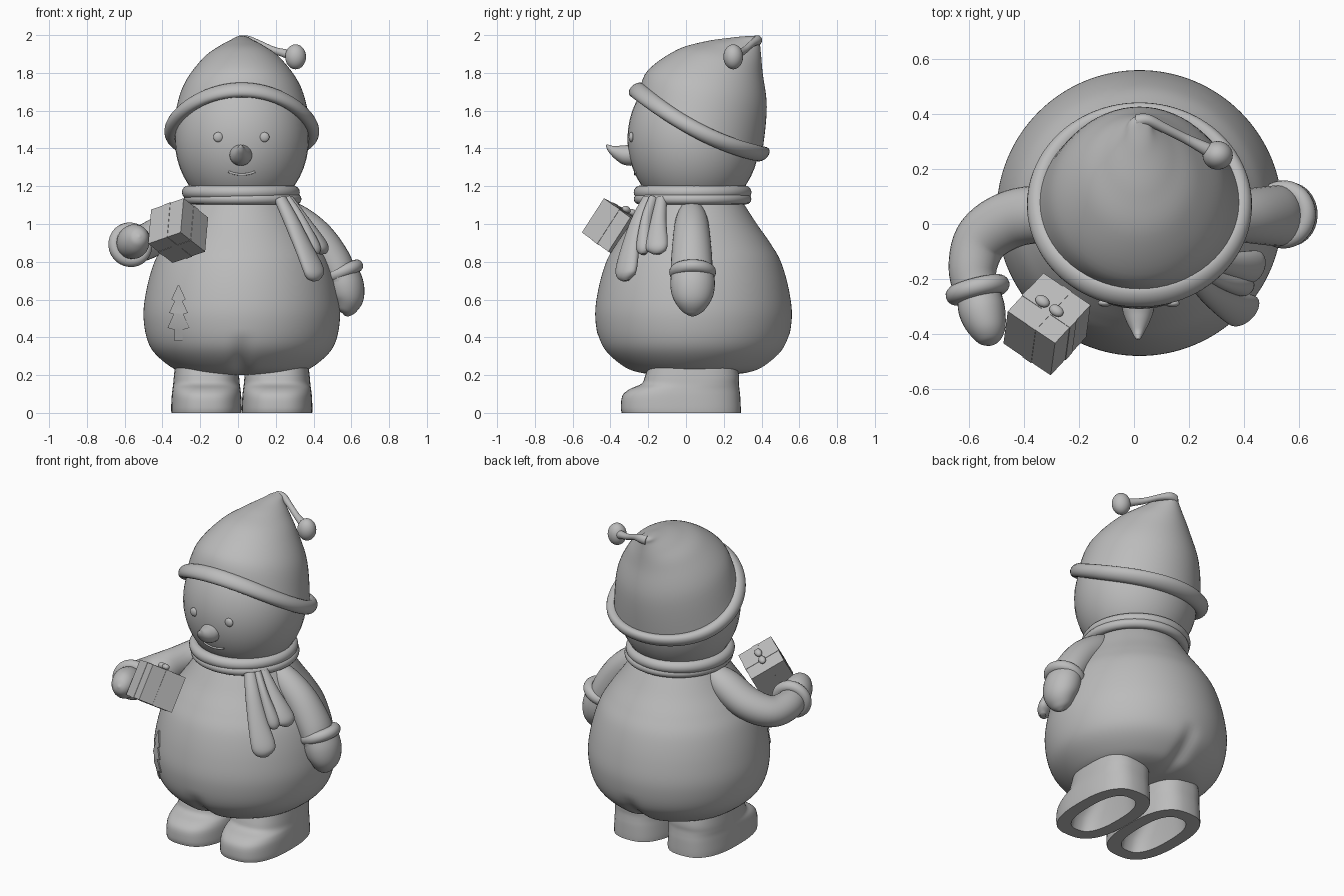
import bpy, bmesh, math
from mathutils import Vector, Matrix

if "Cube" in bpy.data.objects:
    bpy.data.objects.remove(bpy.data.objects["Cube"])

clay = bpy.data.materials.new("plain grey")
clay.use_nodes = True
GREY = (0.5, 0.5, 0.5, 1)
clay.diffuse_color = GREY
clay.node_tree.nodes["Principled BSDF"].inputs["Base Color"].default_value = GREY

CX, CY = 0.02, 0.04
TAU = math.tau
parts = []


def finish(name, bm):
    bmesh.ops.recalc_face_normals(bm, faces=bm.faces)
    mesh = bpy.data.meshes.new(name)
    bm.to_mesh(mesh)
    bm.free()
    mesh.materials.append(clay)
    obj = bpy.data.objects.new(name, mesh)
    bpy.context.collection.objects.link(obj)
    parts.append(obj)
    return obj


def spline(points, steps=6):
    """Smooth curve through tuples of any length."""
    pts = [Vector(p) for p in points]
    out = []
    for i in range(len(pts) - 1):
        a, b, c, d = pts[max(i - 1, 0)], pts[i], pts[i + 1], pts[min(i + 2, len(pts) - 1)]
        for k in range(steps):
            t = k / steps
            out.append(b + (c - a) * t / 2 + (a - b * 2.5 + c * 2 - d / 2) * t * t
                       + (b * 1.5 - c * 1.5 + (d - a) / 2) * t ** 3)
    return out + [pts[-1]]


def skin(name, rings, closed=False):
    bm = bmesh.new()
    rows = [[bm.verts.new(p) for p in ring] for ring in rings]
    n = len(rows[0])
    pairs = list(zip(rows, rows[1:])) + ([(rows[-1], rows[0])] if closed else [])
    for a, b in pairs:
        for i in range(n):
            bm.faces.new((a[i], a[(i + 1) % n], b[(i + 1) % n], b[i]))
    if not closed:
        bm.faces.new(rows[0])
        bm.faces.new(rows[-1])
    return finish(name, bm)


def ellipse(c, u, v, n=40):
    return [c + u * math.cos(TAU * i / n) + v * math.sin(TAU * i / n) for i in range(n)]


def stack(name, sections, n=64):
    """Rings (y, z, x radius, y radius, tilt in degrees) around the centre line."""
    rings = []
    for y, z, rx, ry, tilt in spline(sections):
        a = math.radians(tilt)
        rings.append(ellipse(Vector((CX, y, z)), Vector((rx, 0, 0)),
                             Vector((0, ry * math.cos(a), -ry * math.sin(a))), n))
    return skin(name, rings)


def tube(name, points, side=(0, 0, 1), n=28):
    """Swept limb through (x, y, z, radius along side, other radius)."""
    path = spline(points)
    rings = []
    for i, p in enumerate(path):
        t = (path[min(i + 1, len(path) - 1)] - path[max(i - 1, 0)])[:3]
        t = Vector(t).normalized()
        u = Vector(side)
        u = (u - t * u.dot(t)).normalized()
        rings.append(ellipse(Vector(p[:3]), u * p[3], t.cross(u) * p[4], n))
    return skin(name, rings)


def ball(name, loc, scale, rot=None):
    bm = bmesh.new()
    bmesh.ops.create_uvsphere(bm, u_segments=40, v_segments=24, radius=1)
    m = Matrix.Translation(loc) @ (rot or Matrix()) @ Matrix.Diagonal((*scale, 1))
    bmesh.ops.transform(bm, matrix=m, verts=bm.verts)
    return finish(name, bm)


def hoop(name, loc, radius, minor, axis=(0, 0, 1), flat=1.0):
    rot = Vector(axis).to_track_quat('Z', 'Y').to_matrix()
    rings = []
    for i in range(64):
        d = Vector((math.cos(TAU * i / 64), math.sin(TAU * i / 64), 0))
        rings.append([Vector(loc) + rot @ p for p in
                      ellipse(d * radius, d * minor, Vector((0, 0, minor * flat)), 16)])
    return skin(name, rings, True)


# Round body with a trouser crease low in the middle
PROFILE = [(.2, .16), (.212, .29), (.25, .385), (.35, .485), (.5, .52), (.65, .505),
           (.8, .462), (.9, .405), (1.0, .335), (1.1, .27), (1.17, .22)]
body = stack("body", [(CY, z, r, r, 0) for z, r in PROFILE], 128)
for v in body.data.vertices:
    if v.co.z < .42:
        depth = .045 * math.exp(-((v.co.x - CX) / .045) ** 2) * (.42 - v.co.z) / .2
        v.co.y -= math.copysign(min(depth, abs(v.co.y - CY)), v.co.y - CY)


def body_radius(z):
    for (z0, r0), (z1, r1) in zip(PROFILE, PROFILE[1:]):
        if z0 <= z <= z1:
            return r0 + (r1 - r0) * (z - z0) / (z1 - z0)


# Hollow feet
FOOT = [(.3, -.18, .26, .16), (.2, -.215, .28, .172), (.155, -.235, .28, .176), (.125, -.3, .283, .18),
        (.09, -.337, .287, .184), (.03, -.345, .29, .187), (0, -.34, .29, .186)]
for side, label in ((1, "left"), (-1, "right")):
    sections = spline(FOOT, 4)
    rows = [(z, f, b, w) for z, f, b, w in sections]
    rows += [(0, -.26, .21, .11), (.08, -.24, .2, .105), (.17, -.15, .18, .09)]
    rings = []
    for z, f, b, w in rows:
        ring = []
        for i in range(48):
            c, s = math.cos(TAU * i / 48), math.sin(TAU * i / 48)
            ring.append(Vector((CX + side * .187 + w * math.copysign(abs(c) ** .75, c),
                                (f + b) / 2 + (b - f) / 2 * math.copysign(abs(s) ** .8, s), z)))
        rings.append(ring)
    skin(label + "_foot", rings)

# Head and face
ball("head", (CX, CY, 1.45), (.355, .35, .4))
tube("nose", [(CX - .005, -.26, 1.365, .055, .06), (CX - .005, -.31, 1.365, .055, .058),
              (CX - .005, -.35, 1.375, .043, .045), (CX - .005, -.39, 1.392, .024, .024),
              (CX - .005, -.412, 1.41, .012, .012), (CX - .005, -.42, 1.42, .003, .003)])


def face_y(x, z):
    return CY - .35 * math.sqrt(1 - ((x - CX) / .355) ** 2 - ((z - 1.45) / .4) ** 2)


for x, label in ((.14, "left_eye"), (-.105, "right_eye")):
    ball(label, (x, face_y(x, 1.46), 1.46), (.026, .014, .026))
mouth = [(x, 1.262 + 3 * (x - CX) ** 2) for x in (-.05, -.025, 0, CX, .04, .065, .09)]
tube("mouth", [(x, face_y(x, z), z, .006, .006) for x, z in mouth], n=12)

# Scarf wraps and hanging tails
hoop("scarf_upper_wrap", (CX - .005, CY - .005, 1.168), .276, .036)
hoop("scarf_lower_wrap", (CX + .005, CY - .005, 1.132), .283, .028)
tube("scarf_long_tail", [(.225, -.2, 1.13, .035, .03), (.28, -.25, 1.02, .045, .035),
                         (.345, -.293, .88, .058, .035), (.395, -.315, .77, .07, .036),
                         (.408, -.318, .725, .058, .034), (.413, -.315, .7, .02, .015)], (.7, .7, 0))
tube("scarf_middle_fold", [(.25, -.17, 1.13, .025, .035), (.32, -.205, 1.02, .03, .04),
                           (.4, -.225, .88, .04, .035), (.415, -.225, .84, .015, .015)], (.6, .8, 0))
tube("scarf_short_tail", [(.265, -.13, 1.13, .03, .03), (.34, -.145, 1.02, .042, .035),
                          (.42, -.155, .91, .06, .036), (.445, -.155, .865, .055, .034),
                          (.45, -.155, .84, .02, .015)], (.35, .9, 0))

# Lowered arm with mitten
tube("left_arm", [(.22, .03, 1.1, .05, .05), (.31, .03, 1.02, .085, .085), (.42, .03, .92, .1, .095),
                  (.51, .03, .79, .11, .095), (.55, .03, .7, .11, .08)], (0, 1, 0))
hoop("left_cuff", (.545, .035, .745), .09, .034, (.4, 0, -1))
tube("left_mitten", [(.54, .035, .76, .11, .09), (.565, .035, .68, .118, .1), (.58, .035, .61, .105, .088),
                     (.575, .035, .55, .068, .058), (.57, .035, .525, .035, .03),
                     (.565, .035, .515, .004, .004)], (0, 1, 0))

# Raised arm with mitten
tube("right_arm", [(-.2, .05, 1.08, .06, .06), (-.3, .04, 1.02, .09, .1), (-.44, .02, .93, .095, .105),
                   (-.55, -.05, .88, .09, .1), (-.588, -.16, .88, .085, .088),
                   (-.57, -.26, .89, .08, .08)])
hoop("right_cuff", (-.57, -.24, .89), .085, .034, (.25, -1, .15))
tube("right_mitten", [(-.57, -.23, .89, .075, .075), (-.555, -.31, .905, .09, .085),
                      (-.535, -.38, .92, .078, .07), (-.525, -.425, .93, .045, .042),
                      (-.522, -.442, .935, .005, .005)])

# Tilted gift box with ribbons and bow
gx = Vector((.178, -.12, .062)).normalized()
gz = Vector((.015, .117, .18))
gz = (gz - gx * gz.dot(gx)).normalized()
frame = Matrix.Translation((-.317, -.365, .965)) @ Matrix((gx, gz.cross(gx), gz)).transposed().to_4x4()
S = .216
for name, size in (("gift_box", (S, S, S)), ("gift_ribbon_across", (S + .004, .04, S + .004)),
                   ("gift_ribbon_along", (.04, S + .004, S + .004))):
    bm = bmesh.new()
    bmesh.ops.create_cube(bm, size=1)
    bmesh.ops.transform(bm, matrix=frame @ Matrix.Diagonal((*size, 1)), verts=bm.verts)
    finish(name, bm)
rot = frame.to_3x3().to_4x4()
for s, label in ((1, "left"), (-1, "right")):
    ball("bow_loop_" + label, frame @ Vector((s * .032, 0, S / 2 + .015)), (.028, .021, .018), rot)

# Small fir tree in low relief
TREE = [(.675, .004), (.6, .038), (.592, .02), (.53, .05), (.522, .026), (.45, .058), (.44, .02), (.38, .02)]
rings = []
for z, half in TREE:
    ring = []
    for lift, order in ((.014, (-1, 0, 1)), (-.02, (1, 0, -1))):
        for k in order:
            r, dx = body_radius(z) + lift, -.315 + k * half - CX
            ring.append(Vector((CX + dx, CY - math.sqrt(r * r - dx * dx), z)))
    rings.append(ring)
skin("fir_tree", rings)

# Pointed hat leaning back, rolled brim, cord and bobble
stack("hat", [(.075, 1.52, .365, .365, 27), (.112, 1.715, .315, .33, 17), (.178, 1.86, .215, .236, 15),
              (.25, 1.93, .125, .152, 14), (.32, 1.968, .062, .075, 15), (.365, 1.985, .035, .03, 20),
              (.378, 1.996, .004, .004, 20)])
brim = []
for i in range(96):
    c, s = math.cos(TAU * i / 96), math.sin(TAU * i / 96)
    mid = Vector((CX + .37 * c, .07 + .33 * s, 1.54 - .17 * s - .05 * c * c))
    brim.append(ellipse(mid, Vector((c, s, 0)) * .04, Vector((0, .4, 1)).normalized() * .042, 20))
skin("hat_brim", brim, True)
tube("bobble_cord", [(.01, .375, 1.97, .028, .025), (.05, .378, 1.972, .025, .022),
                     (.11, .35, 1.955, .018, .018), (.19, .31, 1.92, .018, .018),
                     (.26, .275, 1.9, .024, .024), (.3, .255, 1.885, .03, .03)])
ball("bobble", (.305, .25, 1.885), (.055, .052, .066))

# Smooth shading with crisp edges kept
bpy.ops.object.select_all(action='DESELECT')
for obj in parts:
    obj.select_set(True)
bpy.context.view_layer.objects.active = parts[0]
bpy.ops.object.shade_smooth_by_angle(angle=math.radians(40))
